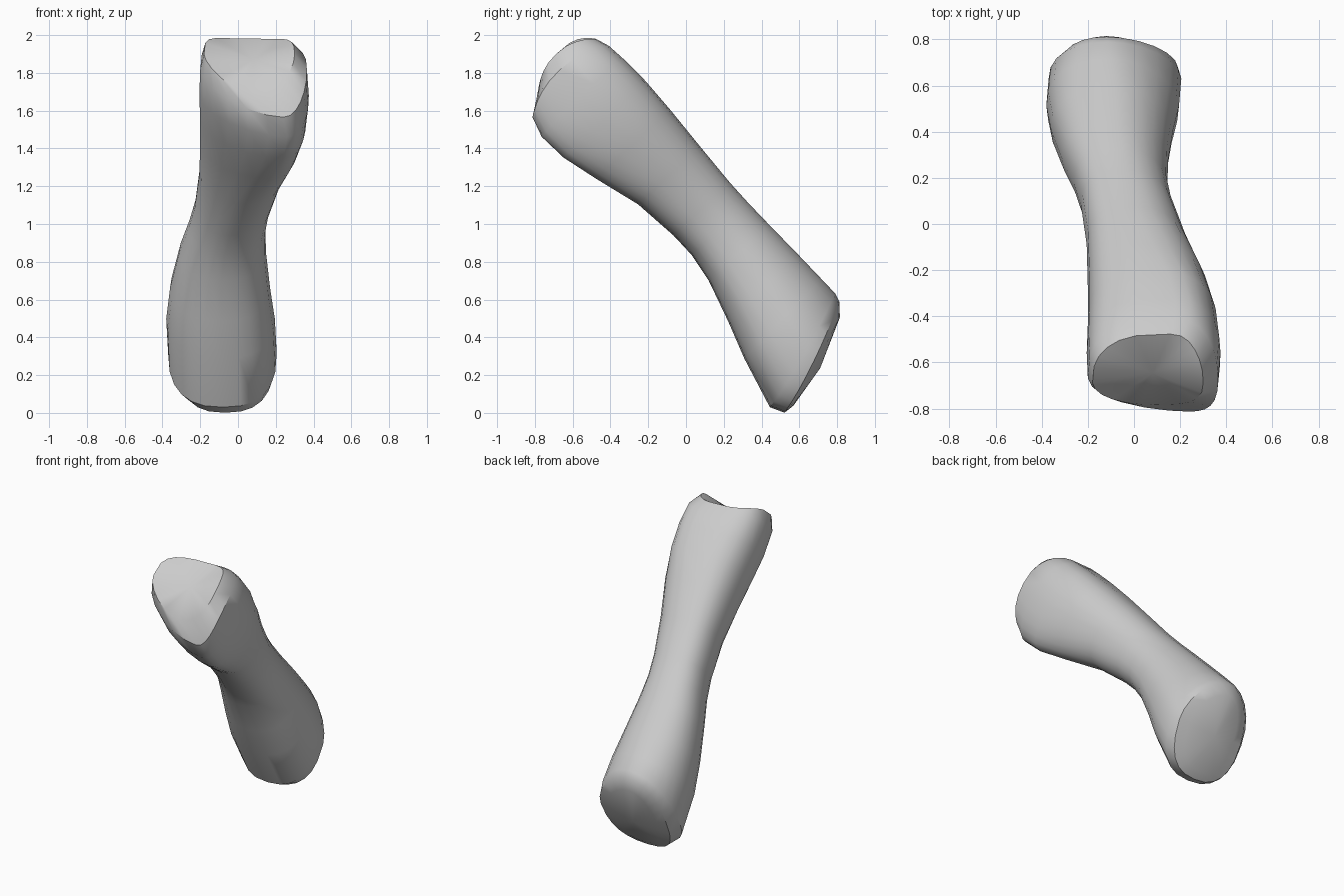
import bpy, bmesh, math

cube = bpy.data.objects.get("Cube")
if cube:
    bpy.data.objects.remove(cube)

QUARTER = 6
SIDES = QUARTER * 4
# Stations: along, x min, x max, low, high, low ridge x, top ridge x, end tilt, saddle
STATIONS = [
    (-1.045, -.18, .30, -.10, .32, .08, .16, 0, .085),
    (-.97, -.20, .365, -.21, .345, .24, .18, 0, .085),
    (-.86, -.205, .375, -.245, .355, .26, .18, 0, .02),
    (-.70, -.20, .36, -.235, .36, .24, .15, 0, 0),
    (-.50, -.20, .315, -.185, .352, .17, .08, 0, 0),
    (-.25, -.205, .23, -.115, .335, .05, .01, 0, 0),
    (0, -.23, .165, -.09, .32, -.04, -.03, 0, 0),
    (.14, -.262, .145, -.09, .318, -.07, -.05, 0, 0),
    (.30, -.31, .148, -.116, .32, -.09, -.07, 0, 0),
    (.53, -.36, .17, -.188, .325, -.09, -.08, 0, 0),
    (.72, -.38, .195, -.26, .327, -.09, -.1, -.05, 0),
    (.91, -.37, .205, -.337, .328, -.08, -.11, -.31, -.02),
    (.975, -.32, .19, -.30, .315, -.07, -.12, -.38, -.02),
    (1.01, -.25, .12, -.24, .26, -.07, -.12, -.35, 0),
]
# Corner roundness (1 = ellipse, less = boxier) at the upper and lower end
CORNERS = {(1, 1): (.85, 1.15), (-1, 1): (.6, .95),
           (-1, -1): (1.2, .8), (1, -1): (.9, .8)}


def place(along, x, up):
    """Turn bone coordinates into the leaning pose."""
    return (x, .68 * along + .73 * up, 1 - .73 * along + .68 * up)


def section(bm, along, x0, x1, low, high, low_x, top_x, tilt, saddle):
    """A ring of four quarter curves that meet at the two ridges and two flanks."""
    t = min(max((along + 1) / 2, 0), 1)
    mid = (low + high) / 2
    ring = []
    for i in range(SIDES):
        a = math.tau * (i + .001) / SIDES
        c, s = math.cos(a), math.sin(a)
        start, end = CORNERS[(1 if c > 0 else -1, 1 if s > 0 else -1)]
        p = start + (end - start) * t
        ridge = top_x if s > 0 else low_x
        flank = x1 if c > 0 else x0
        x = ridge + (flank - ridge) * abs(c) ** p
        up = mid + ((high if s > 0 else low) - mid) * abs(s) ** p
        ring.append(bm.verts.new(place(along + tilt * up - saddle * c * c, x, up)))
    return ring


def cap(bm, ring, centre):
    tip = bm.verts.new(place(*centre))
    for a, b in zip(ring, ring[1:] + ring[:1]):
        bm.faces.new((a, b, tip))


# Shaft with both flared ends, lofted through the stations
bm = bmesh.new()
rings = [section(bm, *station) for station in STATIONS]
for r, q in zip(rings, rings[1:]):
    for i in range(SIDES):
        j = (i + 1) % SIDES
        bm.faces.new((r[i], r[j], q[j], q[i]))
cap(bm, rings[0], (-1.08, .08, .12))
cap(bm, rings[-1], (1.045, -.08, 0))
bmesh.ops.recalc_face_normals(bm, faces=bm.faces)
mesh = bpy.data.meshes.new("bone_shaft")
bm.to_mesh(mesh)
bm.free()
bone = bpy.data.objects.new("bone_shaft", mesh)
bpy.context.collection.objects.link(bone)

# Plain grey material
colour = (.6, .6, .6, 1)
grey = bpy.data.materials.new("plain_grey")
grey.use_nodes = True
grey.diffuse_color = colour
grey.node_tree.nodes["Principled BSDF"].inputs["Base Color"].default_value = colour
mesh.materials.append(grey)

bpy.context.view_layer.objects.active = bone
bone.select_set(True)
bpy.ops.object.shade_smooth_by_angle(angle=math.radians(35))
